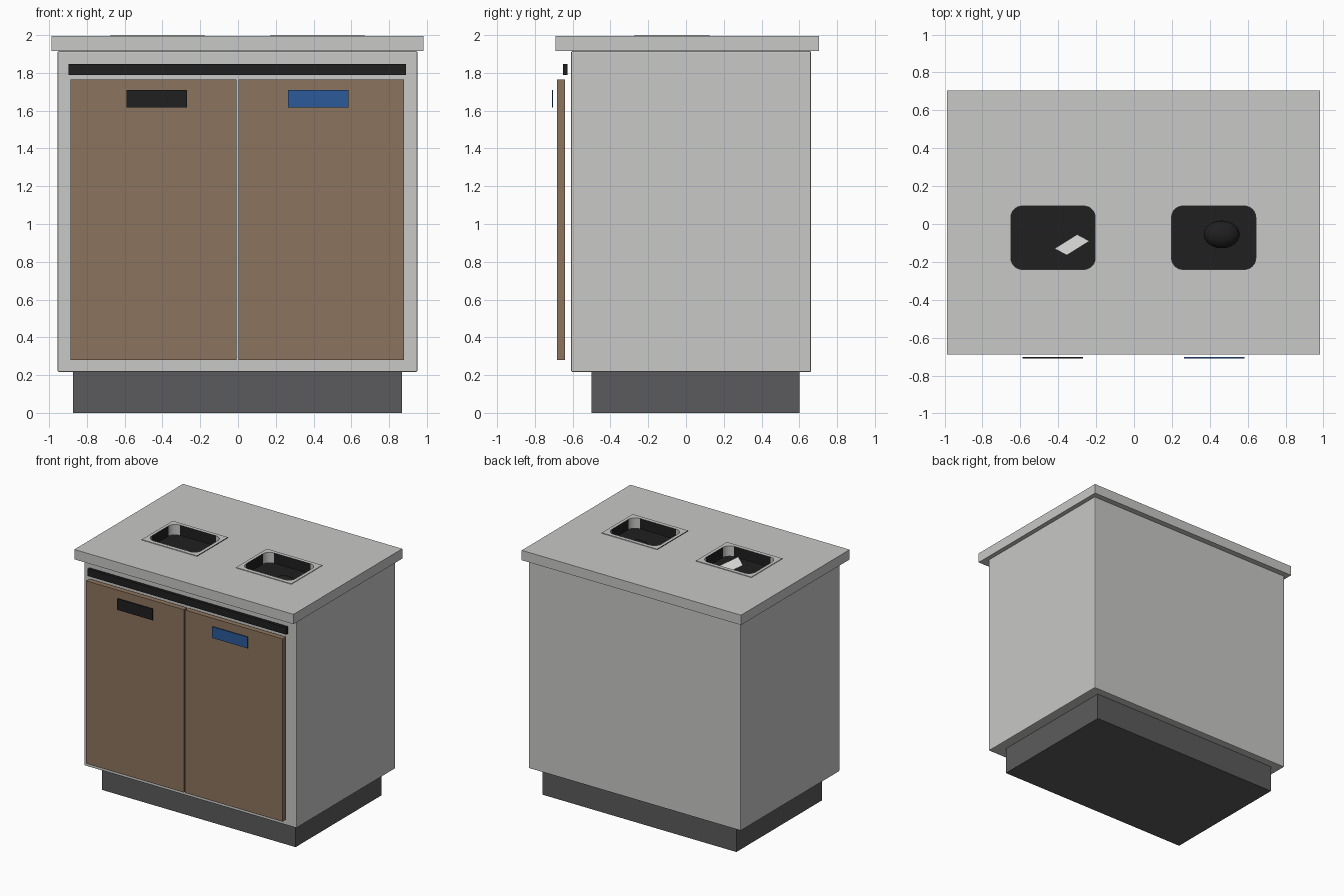
import bpy, bmesh, math

if "Cube" in bpy.data.objects:
    bpy.data.objects.remove(bpy.data.objects["Cube"])


def material(name, rgb):
    m = bpy.data.materials.new(name)
    m.use_nodes = True
    m.diffuse_color = (*rgb, 1)
    m.node_tree.nodes["Principled BSDF"].inputs["Base Color"].default_value = (*rgb, 1)
    return m


GREY = material("light grey", (0.58, 0.58, 0.57))
WOOD = material("brown wood", (0.265, 0.175, 0.112))
PLINTH = material("dark grey", (0.105, 0.105, 0.11))
BLACK = material("black", (0.014, 0.014, 0.014))
BLUE = material("blue", (0.025, 0.1, 0.32))
WHITE = material("paper white", (0.66, 0.66, 0.65))


def add_object(name, bm, *mats):
    mesh = bpy.data.meshes.new(name)
    bm.to_mesh(mesh)
    bm.free()
    for m in mats:
        mesh.materials.append(m)
    ob = bpy.data.objects.new(name, mesh)
    bpy.context.collection.objects.link(ob)
    return ob


def box_mesh(x, y, z):
    bm = bmesh.new()
    bmesh.ops.create_cube(bm, size=1)
    for v in bm.verts:
        v.co = [lo if c < 0 else hi for c, (lo, hi) in zip(v.co, (x, y, z))]
    return bm


def box(name, x, y, z, mat, bevel=0.0):
    ob = add_object(name, box_mesh(x, y, z), mat)
    if bevel:
        mod = ob.modifiers.new("soft edge", "BEVEL")
        mod.width, mod.segments = bevel, 2
    return ob


def rounded_loop(x, y, r=0.0, steps=6):
    """Rectangle outline, with arcs at the corners when r is set."""
    if not r:
        return [(x[0], y[0]), (x[1], y[0]), (x[1], y[1]), (x[0], y[1])]
    centres = rounded_loop((x[0] + r, x[1] - r), (y[0] + r, y[1] - r))
    pts = []
    for i, (cx, cy) in enumerate(centres):
        for k in range(steps + 1):
            a = math.pi + (i + k / steps) * math.pi / 2
            pts.append((cx + r * math.cos(a), cy + r * math.sin(a)))
    return pts


def pierced_slab(name, loops, z):
    """Slab with openings; straight opening walls are black, corners stay grey."""
    curve = bpy.data.curves.new(name, "CURVE")
    curve.dimensions, curve.fill_mode = "2D", "BOTH"
    curve.extrude = (z[1] - z[0]) / 2
    for loop in loops:
        sp = curve.splines.new("POLY")
        sp.points.add(len(loop) - 1)
        for p, (px, py) in zip(sp.points, loop):
            p.co = (px, py, 0, 1)
        sp.use_cyclic_u = True
    tmp = bpy.data.objects.new(name + " outline", curve)
    bpy.context.collection.objects.link(tmp)
    dg = bpy.context.evaluated_depsgraph_get()
    bm = bmesh.new()
    bm.from_mesh(bpy.data.meshes.new_from_object(tmp.evaluated_get(dg)))
    bpy.data.objects.remove(tmp)
    bmesh.ops.remove_doubles(bm, verts=bm.verts, dist=0.0001)
    bmesh.ops.recalc_face_normals(bm, faces=bm.faces)
    bmesh.ops.translate(bm, verts=bm.verts, vec=(0, 0, sum(z) / 2))
    for f in bm.faces:
        f.smooth = False
        c, n = f.calc_center_median(), f.normal
        inside = abs(c.x) < 0.66 and -0.25 < c.y < 0.11
        if inside and max(abs(n.x), abs(n.y)) > 0.999:
            f.material_index = 1
    return add_object(name, bm, GREY, BLACK)


# Plinth
box("plinth", (-0.873, 0.868), (-0.5, 0.6), (0, 0.217), PLINTH)

# Cabinet carcass with a dark cavity under the worktop
bm = box_mesh((-0.955, 0.95), (-0.608, 0.662), (0.217, 1.915))
bm.faces.ensure_lookup_table()
bm.normal_update()
top = max(bm.faces, key=lambda f: f.calc_center_median().z)
bmesh.ops.inset_region(bm, faces=[top], thickness=0.04)
cavity = bmesh.ops.extrude_face_region(bm, geom=[top])
verts = [g for g in cavity["geom"] if isinstance(g, bmesh.types.BMVert)]
bmesh.ops.delete(bm, geom=[top], context="FACES_ONLY")
bmesh.ops.translate(bm, verts=verts, vec=(0, 0, -0.115))
bmesh.ops.recalc_face_normals(bm, faces=bm.faces)
for f in bm.faces:
    c = f.calc_center_median()
    if abs(c.x) < 0.93 and -0.58 < c.y < 0.63 and c.z > 1.7:
        f.material_index = 1
carcass = add_object("cabinet_body", bm, GREY, BLACK)
mod = carcass.modifiers.new("soft edge", "BEVEL")
mod.width, mod.segments = 0.006, 2

# Worktop and the thin frames round its two openings
hole_y, frame_y = (-0.24, 0.095), (-0.272, 0.125)
holes = {"right": (-0.65, -0.205), "left": (0.198, 0.643)}
frames = {"right": (-0.675, -0.178), "left": (0.172, 0.67)}
openings = {s: rounded_loop(x, hole_y, 0.06) for s, x in holes.items()}
pierced_slab("worktop", [rounded_loop((-0.988, 0.983), (-0.69, 0.705)), *openings.values()],
             (1.915, 1.995))
for side in holes:
    pierced_slab(side + "_opening_frame",
                 [rounded_loop(frames[side], frame_y), openings[side]], (1.995, 2.0))

# Doors, trim strip and label plates
box("right_door", (-0.887, -0.009), (-0.683, -0.64), (0.28, 1.765), WOOD)
box("left_door", (0.003, 0.88), (-0.683, -0.64), (0.28, 1.765), WOOD)
box("trim_strip", (-0.897, 0.89), (-0.652, -0.628), (1.79, 1.848), BLACK)
box("right_label", (-0.59, -0.27), (-0.709, -0.703), (1.618, 1.71), BLACK)
box("left_label", (0.264, 0.584), (-0.709, -0.703), (1.618, 1.71), BLUE)

# Paper sheet in the right opening
bm = bmesh.new()
corners = [(-0.355, -0.165, 1.97), (-0.235, -0.09, 1.89), (-0.3, -0.055, 1.85), (-0.42, -0.13, 1.93)]
bm.faces.new([bm.verts.new(c) for c in corners])
add_object("paper_sheet", bm, WHITE)

# Dark rounded lump in the left opening
bm = bmesh.new()
bmesh.ops.create_uvsphere(bm, u_segments=24, v_segments=12, radius=1)
for v in bm.verts:
    v.co = (0.463 + v.co.x * 0.095, -0.055 + v.co.y * 0.073, 1.86 + v.co.z * 0.06)
for f in bm.faces:
    f.smooth = True
add_object("waste_lump", bm, BLACK)
